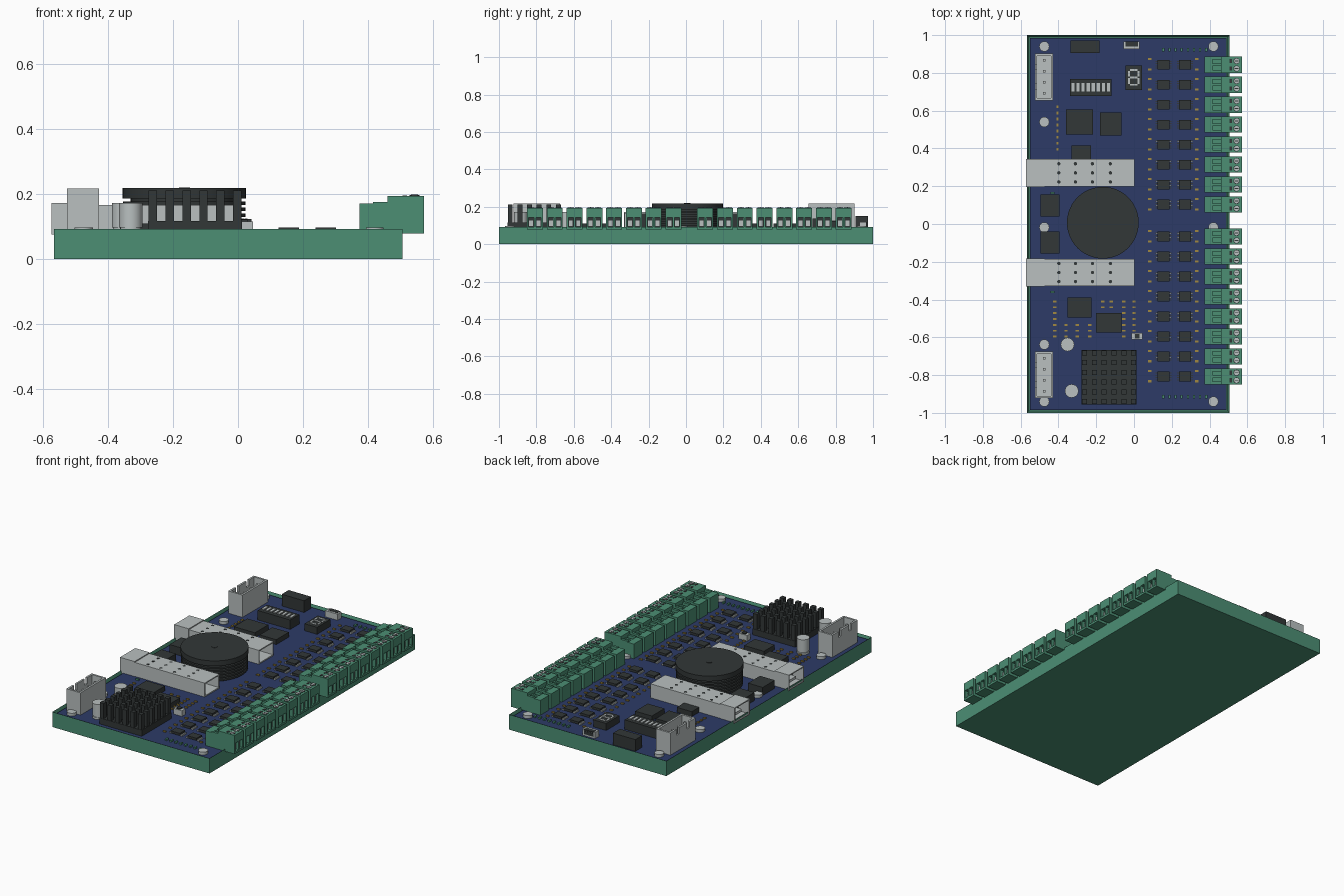
import bpy, bmesh, math
from mathutils import Matrix, Vector

if "Cube" in bpy.data.objects:
    bpy.data.objects.remove(bpy.data.objects["Cube"])


def material(name, r, g, b):
    m = bpy.data.materials.new(name)
    m.diffuse_color = (r, g, b, 1)
    m.use_nodes = True
    m.node_tree.nodes["Principled BSDF"].inputs["Base Color"].default_value = m.diffuse_color
    return m


GREEN = material("terminal green", 0.072, 0.275, 0.175)
BLUE = material("board blue", 0.026, 0.044, 0.135)
GREY = material("light metal", 0.49, 0.53, 0.53)
DARK = material("component black", 0.032, 0.038, 0.038)
GOLD = material("pad gold", 0.36, 0.25, 0.05)
TOP = 0.08  # board surface height


class Part:
    """Collects boxes and cylinders into one object."""

    def __init__(self, name, mat):
        self.name, self.mat, self.bm = name, mat, bmesh.new()

    def box(self, x0, x1, y0, y1, z0, z1):
        m = Matrix.Translation(((x0 + x1) / 2, (y0 + y1) / 2, (z0 + z1) / 2))
        m = m @ Matrix.Diagonal((abs(x1 - x0), abs(y1 - y0), abs(z1 - z0), 1))
        bmesh.ops.create_cube(self.bm, size=1, matrix=m)

    def block(self, x, y, w, d, z0, z1):
        self.box(x - w / 2, x + w / 2, y - d / 2, y + d / 2, z0, z1)

    def cyl(self, x, y, r, z0, z1, n=16):
        bmesh.ops.create_cone(self.bm, cap_ends=True, segments=n, radius1=r, radius2=r,
                              depth=z1 - z0, matrix=Matrix.Translation((x, y, (z0 + z1) / 2)))

    def done(self, smooth=False):
        me = bpy.data.meshes.new(self.name)
        self.bm.to_mesh(me)
        self.bm.free()
        ob = bpy.data.objects.new(self.name, me)
        me.materials.append(self.mat)
        bpy.context.collection.objects.link(ob)
        if smooth:
            bpy.ops.object.select_all(action='DESELECT')
            ob.select_set(True)
            bpy.context.view_layer.objects.active = ob
            bpy.ops.object.shade_smooth_by_angle()


# Carrier tray: solid block with a shallow recess for the board
tray = Part("carrier_tray", GREEN)
tray.box(-0.566, 0.506, -1, 1, 0, 0.093)
tray.bm.faces.ensure_lookup_table()
lid = max(tray.bm.faces, key=lambda f: f.calc_center_median().z)
bmesh.ops.inset_region(tray.bm, faces=[lid], thickness=0.014)
bmesh.ops.translate(tray.bm, verts=lid.verts[:], vec=Vector((0, 0, -0.035)))
tray.done()

board = Part("circuit_board", BLUE)
board.box(-0.551, 0.491, -0.985, 0.985, 0.058, TOP)
board.done()

# Mounting screws
screws = Part("mounting_screws", GREY)
for x, y in [(-0.475, 0.94), (0.42, 0.94), (-0.475, 0.54), (-0.475, -0.018),
             (0.42, -0.018), (-0.475, -0.638), (-0.475, -0.94), (0.42, -0.94)]:
    screws.cyl(x, y, 0.027, TOP, 0.098)
screws.done(True)

# Channel rows: sixteen terminals with their driver chips and passives
rows = [top - 0.1058 * i for top in (0.843, -0.067) for i in range(8)]
header = Part("terminal_headers", GREEN)
plug = Part("terminal_plugs", GREEN)
clamp = Part("terminal_clamps", GREY)
slot = Part("terminal_slots", DARK)
chips = Part("driver_chips", DARK)
legs = Part("driver_chip_legs", GREY)
pads = Part("small_resistors", GOLD)
for y in rows:
    header.block(0.394, y, 0.042, 0.085, TOP, 0.171)
    header.block(0.438, y, 0.046, 0.014, TOP, 0.171)
    for s in (-1, 1):
        header.block(0.438, y + s * 0.035, 0.046, 0.015, TOP, 0.176)
    header.block(0.438, y, 0.046, 0.08, TOP, 0.125)
    plug.block(0.516, y, 0.112, 0.085, 0.143, 0.194)
    plug.block(0.503, y, 0.086, 0.085, 0.079, 0.143)
    plug.block(0.559, y, 0.026, 0.085, 0.079, 0.092)
    for o in (-0.038, 0, 0.038):
        plug.block(0.559, y + o, 0.026, 0.009, 0.092, 0.143)
    for o in (-0.02, 0.02):
        slot.block(0.5475, y + o, 0.003, 0.028, 0.093, 0.142)
        clamp.block(0.552, y + o, 0.01, 0.021, 0.096, 0.128)
        slot.block(0.512, y + o, 0.014, 0.022, 0.19, 0.1955)
        slot.cyl(0.543, y + o, 0.017, 0.19, 0.1955, 12)
        clamp.cyl(0.543, y + o, 0.0135, 0.19, 0.197, 12)
        slot.block(0.543, y + o, 0.022, 0.004, 0.19, 0.198)
    for x in (0.156, 0.27):
        chips.block(x, y, 0.062, 0.052, TOP + 0.004, 0.098)
        for s in (-1, 1):
            for k in range(4):
                legs.block(x + s * 0.036, y + 0.012 * (k - 1.5), 0.014, 0.006, TOP, 0.088)
    for x in (0.083, 0.332):
        for o in (-0.025, 0.03):
            pads.block(x, y + o, 0.018, 0.011, TOP, 0.087)
for p in (header, plug, clamp, slot, chips, legs):
    p.done()

# Resistors beside the processors and in the lower cluster
for i in range(8):
    pads.block(-0.405, 0.62 - 0.032 * i, 0.012, 0.014, TOP, 0.087)
for x in (-0.42, -0.36, -0.3, -0.235, -0.165, -0.12, -0.055, 0.0):
    for i in range(7):
        y = -0.41 - 0.031 * i
        in_a = -0.37 < x < -0.215 and y > -0.505
        in_b = -0.21 < x < -0.055 and y < -0.46
        if not in_a and not in_b:
            pads.block(x, y, 0.018, 0.01, TOP, 0.087)
pads.done()

# Indicator lamps
lamps = Part("indicator_lamps", GREEN)
for y in (0.922, -0.915):
    for i in range(8):
        lamps.block(0.155 + 0.0325 * i, y, 0.011, 0.02, TOP, 0.09)
for y in (0.165, -0.36):
    lamps.block(-0.432, y, 0.02, 0.01, TOP, 0.09)
lamps.done()

# Processors and power chips
big = Part("large_chips", DARK)
for x0, x1, y0, y1, h in [(-0.36, -0.217, 0.475, 0.605, 0.11), (-0.18, -0.067, 0.468, 0.59, 0.11),
                          (-0.33, -0.228, 0.315, 0.415, 0.11), (-0.495, -0.395, 0.04, 0.155, 0.13),
                          (-0.495, -0.395, -0.157, -0.04, 0.13), (-0.352, -0.226, -0.495, -0.39, 0.11),
                          (-0.202, -0.067, -0.575, -0.47, 0.11)]:
    big.box(x0, x1, y0, y1, TOP, h)
big.done()

# Ribbed round coil
coil = Part("round_coil", DARK)
cx, cy = -0.165, 0.007
coil.cyl(cx, cy, 0.165, TOP, 0.19, 48)
coil.cyl(cx, cy, 0.19, 0.186, 0.218, 48)
for i in range(5):
    z = 0.092 + 0.0185 * i
    coil.cyl(cx, cy, 0.188, z, z + 0.011, 48)
coil.cyl(cx, cy, 0.017, 0.21, 0.22, 16)
coil.done(True)

# Pin heat sink
sink = Part("heat_sink", DARK)
sink.box(-0.277, 0.013, -0.955, -0.667, TOP, 0.117)
for i in range(6):
    for j in range(6):
        sink.block(-0.262 + 0.052 * i, -0.94 + 0.0516 * j, 0.026, 0.026, 0.115, 0.211)
sink.done()

# Capacitors
caps = Part("capacitors", GREY)
for x, y in ((-0.352, -0.638), (-0.33, -0.884)):
    caps.cyl(x, y, 0.036, TOP, 0.092, 24)
    caps.cyl(x, y, 0.032, 0.092, 0.098, 24)
    caps.cyl(x, y, 0.036, 0.098, 0.173, 24)
caps.done(True)

# Metal port cages: hollow body, flared nose, vent holes
cage = Part("port_cages", GREY)
vents = Part("cage_vents", DARK)
t = 0.007
for yc in (0.271, -0.257):
    for x0, x1, h, z0, z1 in ((-0.476, 0.003, 0.072, TOP, 0.166), (-0.573, -0.474, 0.074, 0.075, 0.172)):
        cage.box(x0, x1, yc - h, yc + h, z1 - t, z1)
        cage.box(x0, x1, yc - h, yc + h, z0, z0 + t)
        for s in (-1, 1):
            cage.box(x0, x1, yc + s * h, yc + s * (h - t), z0 + t, z1 - t)
    vents.box(-0.50, -0.49, yc - 0.066, yc + 0.066, 0.083, 0.164)
    cage.box(-0.545, -0.5, yc - 0.035, yc + 0.035, 0.1, 0.116)
    for x in (-0.398, -0.31, -0.22, -0.125):
        for o in (-0.048, 0, 0.048):
            vents.cyl(x, yc + o, 0.009, 0.16, 0.167, 12)
cage.done()
vents.done()

# Power sockets: open shells with four pins and a keyed outer wall
power = Part("power_sockets", GREY)
for y0, y1 in ((0.655, 0.902), (-0.922, -0.675)):
    x0, x1, w = -0.525, -0.428, 0.012
    power.box(x0, x1, y0, y1, TOP, 0.105)
    power.box(x1 - w, x1, y0, y1, 0.105, 0.217)
    for a in (y0, y1 - w):
        power.box(x0 + w, x1 - w, a, a + w, 0.105, 0.217)
    power.box(x0, x0 + w, y0, y1, 0.105, 0.18)
    for a, b in ((0, 0.06), (0.085, 0.162), (0.187, 0.247)):
        power.box(x0, x0 + w, y0 + a, y0 + b, 0.18, 0.217)
    for i in range(4):
        power.block(-0.476, y0 + 0.037 + 0.058 * i, 0.014, 0.014, 0.105, 0.19)
power.done()

# Switch bank with levers
bank = Part("switch_bank", DARK)
bank.box(-0.34, -0.118, 0.677, 0.767, TOP, 0.138)
bank.done()
levers = Part("switch_levers", GREY)
for i in range(8):
    levers.block(-0.323 + 0.0268 * i, 0.723, 0.017, 0.045, 0.13, 0.143)
levers.done()

# Black socket and service port at the rear edge
rear = Part("rear_socket", DARK)
rear.box(-0.335, -0.183, 0.905, 0.972, TOP, 0.152)
rear.done()
port = Part("service_port", GREY)
port.box(-0.055, 0.03, 0.927, 0.965, TOP, 0.118)
port.done()
port_mouth = Part("service_port_mouth", DARK)
port_mouth.box(-0.045, 0.02, 0.96, 0.967, 0.09, 0.11)
port_mouth.box(-0.045, 0.02, 0.94, 0.967, 0.112, 0.1195)
port_mouth.done()

# Digit display
display = Part("digit_display", DARK)
display.box(-0.044, 0.042, 0.71, 0.84, TOP, 0.123)
display.done()
digit = Part("digit_segments", GREY)
for y in (0.737, 0.776, 0.815):
    digit.block(-0.001, y, 0.04, 0.009, 0.12, 0.1255)
for x in (-0.026, 0.024):
    for y in (0.757, 0.796):
        digit.block(x, y, 0.009, 0.03, 0.12, 0.1255)
digit.done()

# Push button
button = Part("push_button", GREY)
button.box(-0.012, 0.046, -0.612, -0.578, TOP, 0.115)
button.done()
cap = Part("push_button_cap", DARK)
cap.block(0.017, -0.595, 0.024, 0.024, 0.11, 0.122)
cap.done()
